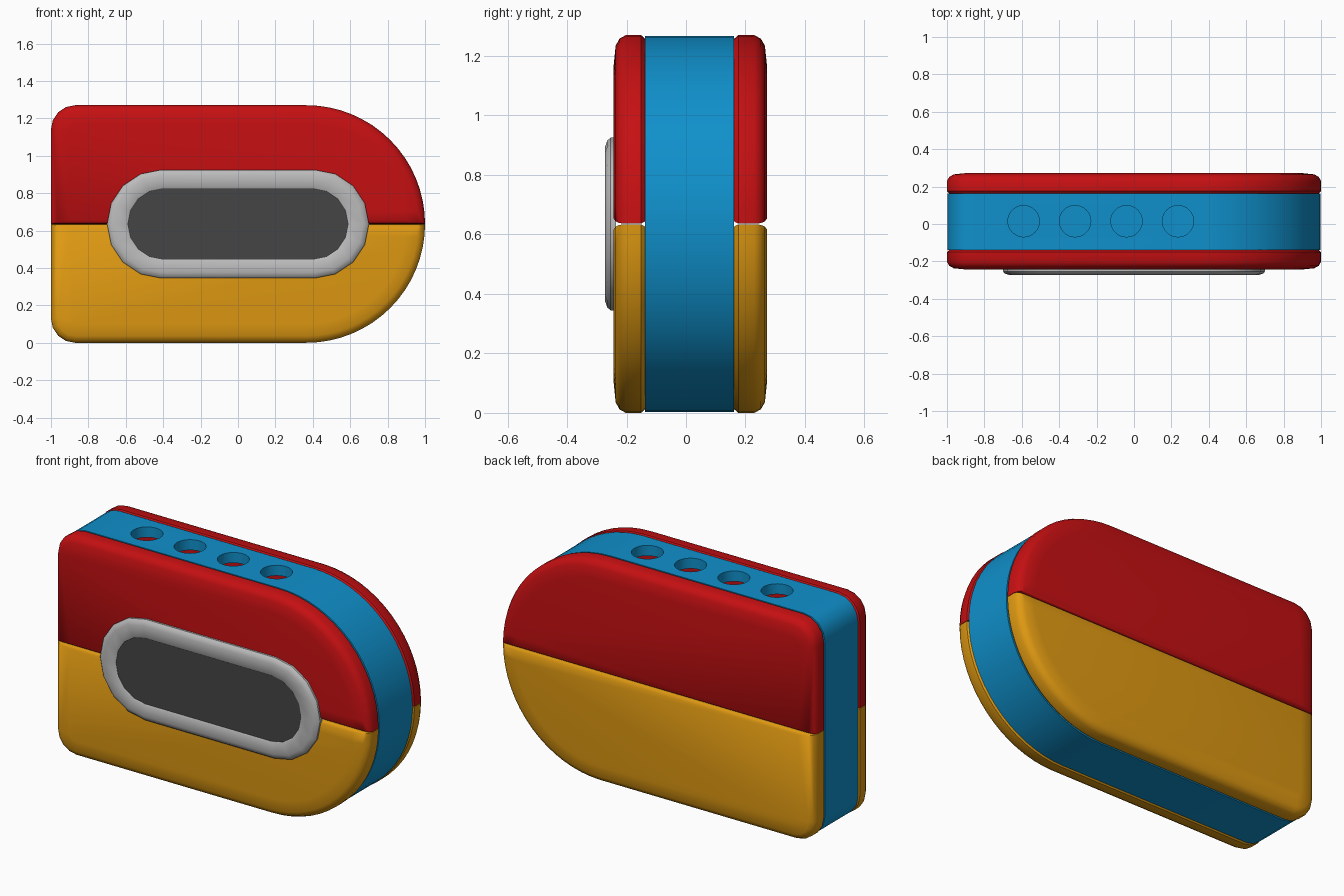
import bpy, bmesh, math

if "Cube" in bpy.data.objects:
    bpy.data.objects.remove(bpy.data.objects["Cube"])

ZC, R, CX, RL = 0.635, 0.635, 0.365, 0.13   # mid height, nose radius, nose centre x, rear corner radius


def material(name, rgb):
    m = bpy.data.materials.new(name)
    m.diffuse_color = (*rgb, 1)
    m.use_nodes = True
    m.node_tree.nodes["Principled BSDF"].inputs["Base Color"].default_value = m.diffuse_color
    return m


RED = material("red", (0.56, 0.005, 0.006))
ORANGE = material("orange", (0.74, 0.32, 0.006))
BLUE = material("blue", (0.005, 0.28, 0.60))
GREY = material("light grey", (0.50, 0.50, 0.50))
DARK = material("dark grey", (0.06, 0.06, 0.06))


def half_outline(inset, seam):
    """Upper half of the body outline as (x, height above middle)."""
    r, n = R - inset, 16
    a0 = math.asin(seam / r)
    pts = []
    for i in range(n + 1):
        a = a0 + (math.pi / 2 - a0) * i / n
        pts.append((CX + r * math.cos(a), r * math.sin(a)))
    rl = max(RL - inset, 0.02)
    for i in range(5):
        a = math.pi / 2 * (1 + i / 4)
        pts.append((-1 + inset + rl + rl * math.cos(a), r - rl + rl * math.sin(a)))
    pts.append((-1 + inset, seam))
    return pts


def full_outline(inset):
    top = half_outline(inset, 0)
    return top[:-1] + [(x, -z) for x, z in reversed(top[1:-1])]


def stadium(r, cx, n=8):
    pts = []
    for s in (0, 1):
        for i in range(n + 1):
            a = -math.pi / 2 + math.pi * (i / n + s)
            pts.append(((cx if s == 0 else -cx) + r * math.cos(a), r * math.sin(a)))
    return pts


def loft(name, rings, mat, closed=False, flip=1, angle=40):
    """Join rings of (points, y) by quads; cap the ends, or close the loop."""
    bm = bmesh.new()
    loops = [[bm.verts.new((x, y, ZC + flip * z)) for x, z in pts] for pts, y in rings]
    n = len(loops[0])
    pairs = list(zip(loops, loops[1:]))
    if closed:
        pairs.append((loops[-1], loops[0]))
    else:
        bm.faces.new(loops[0])
        bm.faces.new(loops[-1])
    for a, b in pairs:
        for i in range(n):
            j = (i + 1) % n
            bm.faces.new((a[i], a[j], b[j], b[i]))
    bmesh.ops.recalc_face_normals(bm, faces=bm.faces)
    me = bpy.data.meshes.new(name)
    bm.to_mesh(me)
    bm.free()
    ob = bpy.data.objects.new(name, me)
    bpy.context.collection.objects.link(ob)
    me.materials.append(mat)
    if angle:
        smooth(ob, angle)
    return ob


def smooth(ob, angle=40):
    bpy.ops.object.select_all(action='DESELECT')
    ob.select_set(True)
    bpy.context.view_layer.objects.active = ob
    bpy.ops.object.shade_smooth_by_angle(angle=math.radians(angle))


# Shell halves: (inset, seam gap, depth fraction) from the band outwards
PROFILE = [(0.014, 0.010, 0.0), (0.0, 0.001, 0.14), (0.0, 0.001, 0.62),
           (0.012, 0.003, 0.82), (0.036, 0.009, 0.94), (0.10, 0.018, 1.0)]
for side, y0, y1 in (("front", -0.136, -0.243), ("back", 0.160, 0.272)):
    for half, flip, mat in (("upper", 1, RED), ("lower", -1, ORANGE)):
        loft(f"{side}_{half}_shell",
             [(half_outline(i, s), y0 + (y1 - y0) * t) for i, s, t in PROFILE], mat, flip=flip)

# Hollow middle band
band = loft("middle_band",
            [(full_outline(0.003), -0.138), (full_outline(0.003), 0.162),
             (full_outline(0.063), 0.162), (full_outline(0.063), -0.138)],
            BLUE, closed=True, angle=0)

# Four round holes through the top of the band
bm = bmesh.new()
for k in range(4):
    ret = bmesh.ops.create_cone(bm, cap_ends=True, segments=32, radius1=0.084, radius2=0.084, depth=0.3)
    bmesh.ops.translate(bm, verts=ret["verts"], vec=(-0.59 + 0.275 * k, 0.015, 1.25))
me = bpy.data.meshes.new("hole_cutter")
bm.to_mesh(me)
bm.free()
me.materials.append(BLUE)
cutter = bpy.data.objects.new("hole_cutter", me)
bpy.context.collection.objects.link(cutter)
cutter.hide_render = True
mod = band.modifiers.new("holes", 'BOOLEAN')
mod.operation, mod.solver, mod.object = 'DIFFERENCE', 'EXACT', cutter
bpy.context.view_layer.objects.active = band
bpy.ops.object.modifier_apply(modifier=mod.name)
bpy.data.objects.remove(cutter)
smooth(band)

# Display frame and screen on the front
loft("display_frame",
     [(stadium(r, 0.41 - c), y) for r, c, y in
      ((0.29, 0, -0.235), (0.29, 0, -0.254), (0.28, 0, -0.265), (0.26, 0, -0.272),
       (0.195, 0.01, -0.272), (0.19, 0.01, -0.268), (0.19, 0.01, -0.235))], GREY, closed=True)
loft("display_screen", [(stadium(0.191, 0.40), -0.258), (stadium(0.191, 0.40), -0.267)], DARK)
